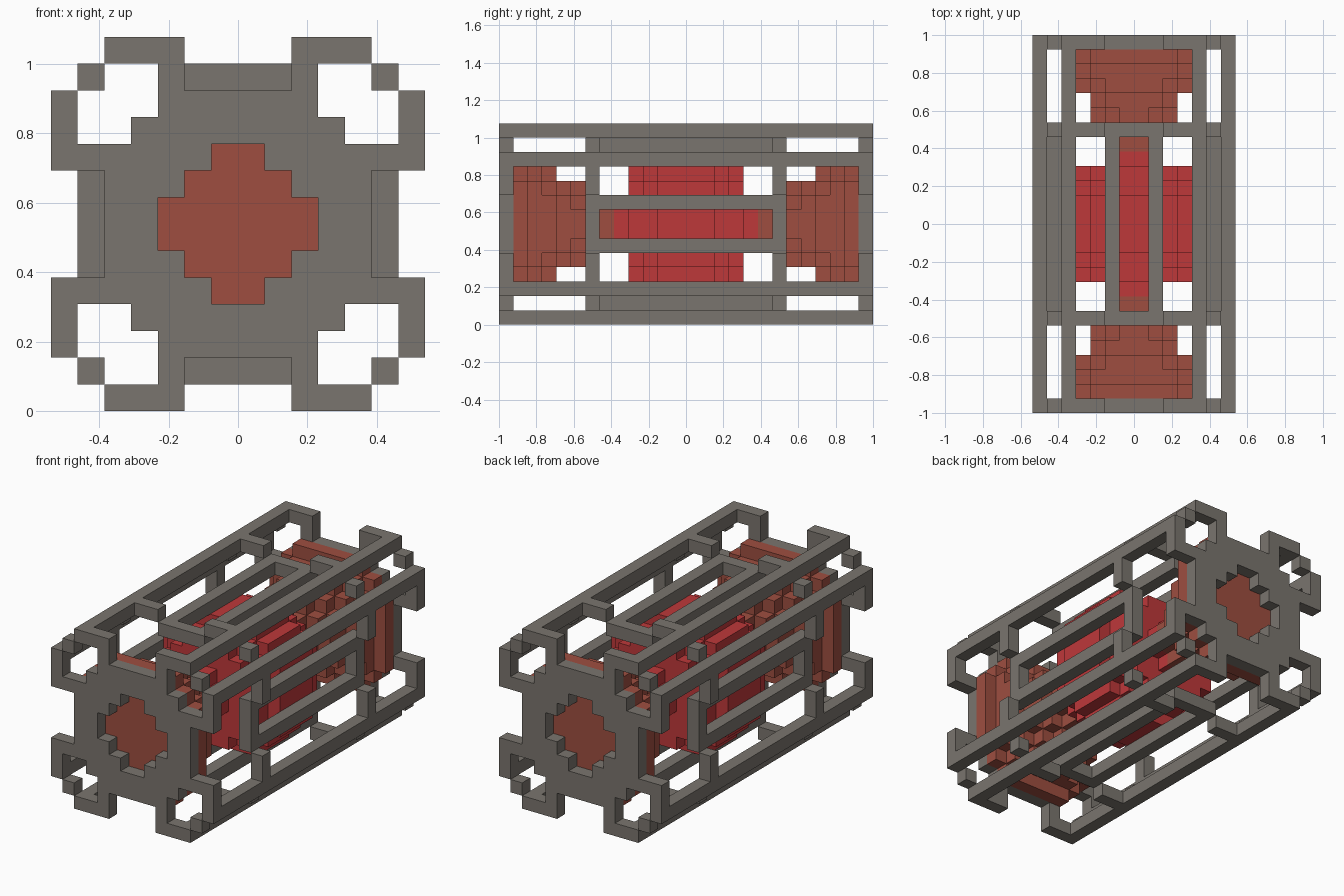
import bpy, bmesh
from mathutils import Vector

U = 2 / 26          # one grid block
if bpy.data.objects.get("Cube"):
    bpy.data.objects.remove(bpy.data.objects["Cube"], do_unlink=True)


def material(name, rgb):
    m = bpy.data.materials.new(name)
    m.use_nodes = True
    m.diffuse_color = (*rgb, 1)
    bsdf = m.node_tree.nodes["Principled BSDF"]
    bsdf.inputs["Base Color"].default_value = (*rgb, 1)
    bsdf.inputs["Roughness"].default_value = 0.8
    return m


GREY = material("warm_grey", (0.195, 0.178, 0.156))
BROWN = material("rust_brown", (0.342, 0.076, 0.051))
RED = material("bright_red", (0.515, 0.040, 0.042))


def build(name, cells, mat):
    """Skin a set of grid blocks with their exposed faces only."""
    bm = bmesh.new()
    verts = {}

    def vert(p):
        key = tuple(p)
        if key not in verts:
            verts[key] = bm.verts.new((p[0] * U, p[1] * U, (p[2] + 7) * U))
        return verts[key]

    for c in cells:
        for axis in range(3):
            for side in (0, 1):
                n = list(c)
                n[axis] += 2 * side - 1
                if tuple(n) in cells:
                    continue
                s, t = Vector((0, 0, 0)), Vector((0, 0, 0))
                s[(axis + 1) % 3] = 1
                t[(axis + 2) % 3] = 1
                o = Vector(c)
                o[axis] += side
                quad = [o, o + s, o + s + t, o + t]
                if not side:
                    quad.reverse()
                bm.faces.new([vert([round(k) for k in q]) for q in quad])
    # Merge flat neighbours into large faces
    bmesh.ops.dissolve_limit(bm, angle_limit=0.01, verts=bm.verts[:], edges=bm.edges[:])
    me = bpy.data.meshes.new(name)
    bm.to_mesh(me)
    bm.free()
    me.materials.append(mat)
    ob = bpy.data.objects.new(name, me)
    bpy.context.collection.objects.link(ob)
    return ob


def section(rule, y0, y1):
    """Blocks of a four-way symmetric cross-section from y0 to y1."""
    cells = set()
    for x in range(-7, 7):
        for z in range(-7, 7):
            a, b = (k if k >= 0 else -1 - k for k in (x, z))
            if rule(min(a, b), max(a, b)):
                cells |= {(x, y, z) for y in range(y0, y1)}
    return cells


def disc(reach, total):
    return lambda lo, hi: hi <= reach and lo + hi <= total


def hoop(lo, hi):
    return (hi == 5 and lo < 2) or (hi == 6 and 2 <= lo <= 4) or (lo == 5 and hi == 5)


def plate(lo, hi):
    body = hi <= 3 or (hi == 4 and lo <= 2) or (hi == 5 and lo == 2)
    rim = hoop(lo, hi) and not (hi == 5 and lo < 2)
    return (body or rim) and lo + hi > 2     # open stepped diamond in the middle


def rail(lo, hi):
    return lo == 4 and hi == 6


def mid_rail(lo, hi):
    return lo == 1 and hi == 5


# Grey cage: long rails, shorter inner rails, end plates and hoops
build("long_rails", section(rail, -12, 12), GREY)
build("inner_rails", section(mid_rail, -6, 6), GREY)
for end, y_plate, y_hoop in (("front", -13, -7), ("back", 12, 6)):
    build(end + "_end_plate", section(plate, y_plate, y_plate + 1), GREY)
    build(end + "_hoop", section(lambda lo, hi: hoop(lo, hi) and not rail(lo, hi),
                                 y_hoop, y_hoop + 1), GREY)

# Brown stepped cones behind each end plate: (y start, y end, reach, total)
CONE = [(11, 12, 4, 6), (10, 11, 3, 5), (9, 10, 3, 4), (8, 9, 2, 3), (7, 8, 2, 2), (5, 7, 1, 1)]
for end, sign in (("front", -1), ("back", 1)):
    cells = set()
    for y0, y1, reach, total in CONE:
        lo, hi = sorted((sign * y0, sign * y1))
        cells |= section(disc(reach, total), lo, hi)
    build(end + "_cone", cells, BROWN)

# Red stepped core in the middle
cells = section(disc(1, 1), -5, 5) | section(disc(3, 4), -4, 4)
cells |= section(disc(3, 5), -3, 3) | section(disc(4, 6), -2, 2)
build("core", cells, RED)
